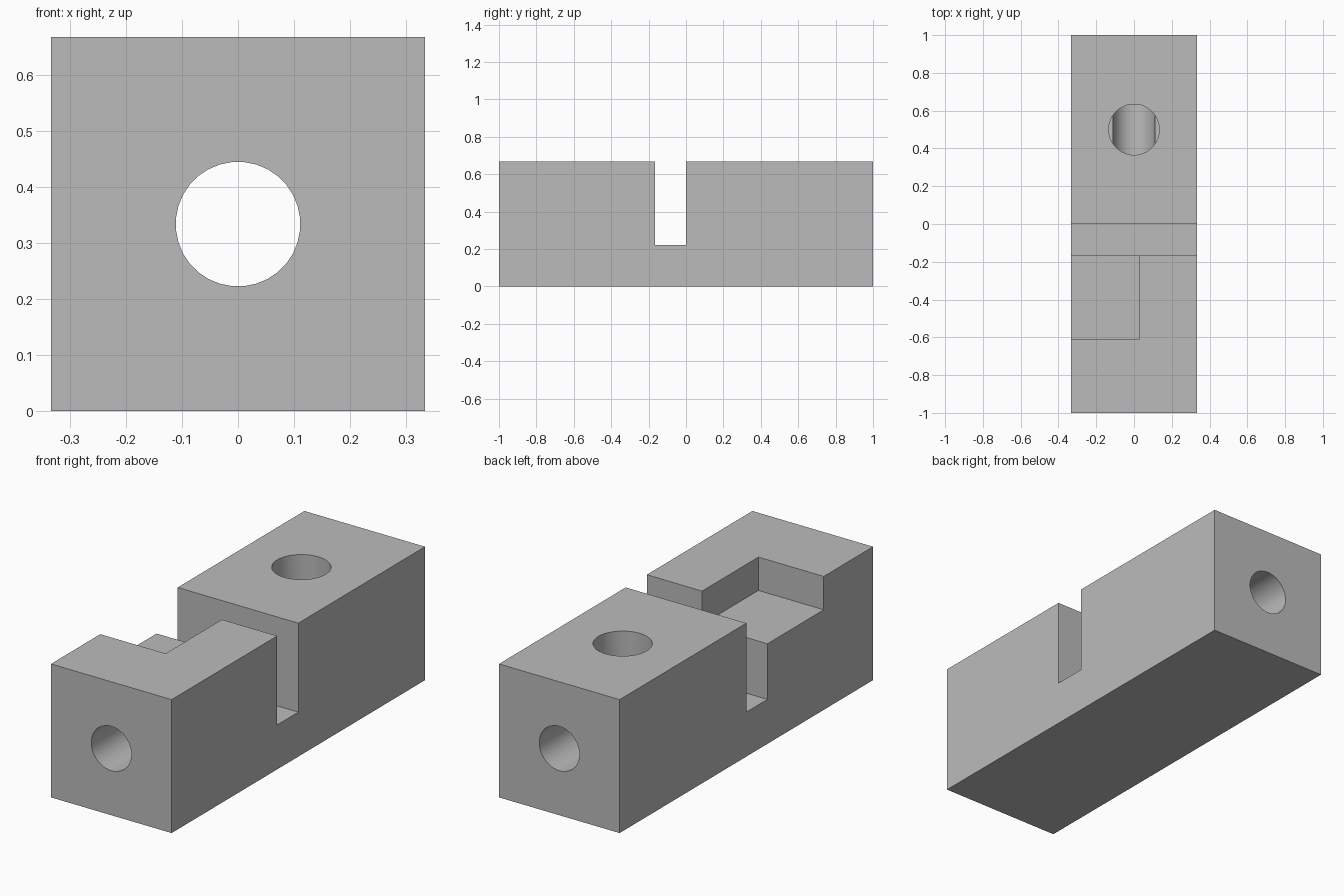
import bpy
import math

old = bpy.data.objects.get("Cube")
if old:
    bpy.data.objects.remove(old, do_unlink=True)

U = 1 / 9              # drawing unit
W, H = 3 * U, 6 * U    # half width, height
OVER = 0.1             # cutter overshoot

grey = bpy.data.materials.new("plain grey")
grey.use_nodes = True
colour = (0.5, 0.5, 0.5, 1)
grey.diffuse_color = colour
grey.node_tree.nodes["Principled BSDF"].inputs["Base Color"].default_value = colour


def box(name, low, high):
    """Box between two opposite corners."""
    bpy.ops.mesh.primitive_cube_add(size=1)
    ob = bpy.context.object
    ob.name = name
    ob.location = [(a + b) / 2 for a, b in zip(low, high)]
    ob.scale = [b - a for a, b in zip(low, high)]
    bpy.ops.object.transform_apply(location=True, rotation=True, scale=True)
    return ob


def rod(name, radius, depth, location, tilt=0):
    """Cylinder with a flat facet at the bottom when laid down."""
    sides = 32
    bpy.ops.mesh.primitive_cylinder_add(vertices=sides, radius=radius, depth=depth)
    ob = bpy.context.object
    ob.name = name
    ob.rotation_euler.z = math.pi / sides
    bpy.ops.object.transform_apply(location=False, rotation=True, scale=False)
    ob.rotation_euler.x = tilt
    ob.location = location
    bpy.ops.object.transform_apply(location=True, rotation=True, scale=False)
    return ob


# Main block
block = box("slotted_block", (-W, -1, 0), (W, 1, H))
block.data.materials.append(grey)

top = H + OVER
cutters = [
    # Cross slot through the full width
    box("cross_slot", (-W - OVER, -1.5 * U, 2 * U), (W + OVER, 0, top)),
    # Shallow corner pocket opening into the slot and the side
    box("corner_pocket", (-W - OVER, -5.5 * U, 4.5 * U), (U / 4, -U, top)),
    # Bore along the whole length
    rod("long_bore", U, 2 + 2 * OVER, (0, 0, H / 2), math.pi / 2),
    # Blind hole from the top down to the bore's centre
    rod("top_hole", 1.21 * U, top - H / 2, (0, 0.5, (top + H / 2) / 2)),
]

# Cut each recess out of the block
for cutter in cutters:
    cutter.hide_render = True
    bpy.ops.object.select_all(action='DESELECT')
    block.select_set(True)
    bpy.context.view_layer.objects.active = block
    mod = block.modifiers.new(cutter.name, 'BOOLEAN')
    mod.operation = 'DIFFERENCE'
    mod.solver = 'EXACT'
    mod.object = cutter
    bpy.ops.object.modifier_apply(modifier=mod.name)
    bpy.data.objects.remove(cutter, do_unlink=True)

# One colour everywhere, smooth bores with crisp edges
for face in block.data.polygons:
    face.material_index = 0
bpy.ops.object.shade_smooth_by_angle(angle=math.radians(30))
